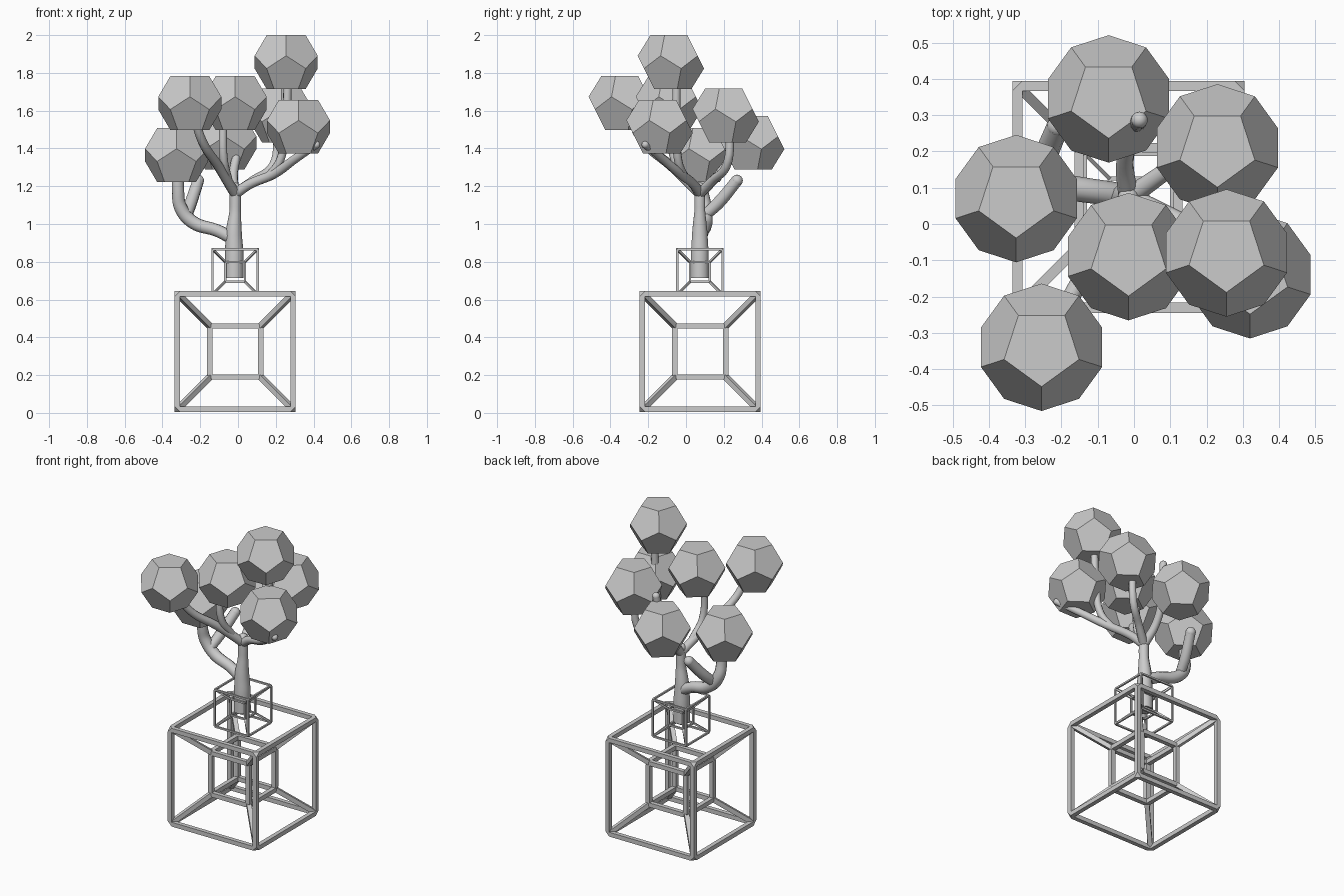
import bpy, bmesh, math
from itertools import product
from mathutils import Vector

old = bpy.data.objects.get("Cube")
if old:
    bpy.data.objects.remove(old, do_unlink=True)

grey = bpy.data.materials.new("plain_grey")
grey.use_nodes = True
grey.diffuse_color = (0.6, 0.6, 0.6, 1)
grey.node_tree.nodes["Principled BSDF"].inputs["Base Color"].default_value = (0.6, 0.6, 0.6, 1)


def add_object(name, data):
    obj = bpy.data.objects.new(name, data)
    bpy.context.collection.objects.link(obj)
    data.materials.append(grey)
    return obj


def hull(bm, points):
    """Convex solid around a few points, with coplanar triangles merged."""
    verts = [bm.verts.new(p) for p in points]
    bmesh.ops.convex_hull(bm, input=verts)
    edges = {e for v in verts for e in v.link_edges}
    bmesh.ops.dissolve_limit(bm, angle_limit=0.02, verts=verts, edges=list(edges))


def finish(name, bm):
    bmesh.ops.recalc_face_normals(bm, faces=bm.faces)
    mesh = bpy.data.meshes.new(name)
    bm.to_mesh(mesh)
    bm.free()
    return add_object(name, mesh)


def cube_frame(bm, centre, half, w):
    """Twelve square bars and eight corners with the tip cut off."""
    for axis in range(3):
        for s, t in product((-1, 1), repeat=2):
            pts = []
            for along, a, b in product((w - half, half - w), (half, half - w), (half, half - w)):
                p = Vector()
                p[axis], p[(axis + 1) % 3], p[(axis + 2) % 3] = along, s * a, t * b
                pts.append(centre + p)
            hull(bm, pts)
    for s in product((-1, 1), repeat=3):
        pts = [centre + Vector(a * b for a, b in zip(s, d))
               for d in product((half, half - w), repeat=3) if min(d) < half]
        hull(bm, pts)


def nested_frame(name, centre, half, w):
    """Cube frame inside a cube frame, joined corner to corner."""
    centre = Vector(centre)
    inner = half * 0.465
    bm = bmesh.new()
    cube_frame(bm, centre, half, w)
    cube_frame(bm, centre, inner, w)
    for s in product((-1, 1), repeat=3):
        d = Vector(s)
        side = d.cross(Vector((0, 0, 1))).normalized() * w * 0.5
        up = side.cross(d).normalized() * w * 0.5
        hull(bm, [centre + d * r + side * i + up * j
                  for r in (half - w * 0.6, inner - w * 0.5)
                  for i, j in product((-1, 1), repeat=2)])
    return finish(name, bm)


nested_frame("large_stand", (-0.015, 0.075, 0.325), 0.32, 0.028)
nested_frame("small_stand", (-0.015, 0.073, 0.747), 0.125, 0.011)


# Twelve-sided foliage balls, flat face up
def foliage(name, centre, radius=0.179):
    bm = bmesh.new()
    rings = ((0.607, 0.795, -90), (0.982, 0.188, -90), (0.982, -0.188, 90), (0.607, -0.795, 90))
    pts = []
    for r, z, start in rings:
        for k in range(5):
            a = math.radians(start + 72 * k)
            pts.append(Vector(centre) + radius * Vector((r * math.cos(a), r * math.sin(a), z)))
    hull(bm, pts)
    return finish(name, bm)


balls = {
    "back": (-0.07, 0.345, 1.43), "back_left": (0.23, 0.21, 1.575),
    "right": (-0.325, 0.07, 1.365), "middle": (-0.015, -0.09, 1.64),
    "top": (0.255, -0.08, 1.857), "front_left": (0.32, -0.14, 1.515),
    "front_right": (-0.255, -0.34, 1.64),
}
for key, centre in balls.items():
    foliage("foliage_" + key, centre)


# Trunk and branches: tapered tubes with round tips
def branch(name, points, round_tip=True):
    curve = bpy.data.curves.new(name, "CURVE")
    curve.dimensions = "3D"
    curve.bevel_depth = 1
    curve.bevel_resolution = 3
    curve.resolution_u = 6
    curve.use_fill_caps = True
    spline = curve.splines.new("BEZIER")
    spline.bezier_points.add(len(points) - 1)
    for bp, (x, y, z, r) in zip(spline.bezier_points, points):
        bp.co = (x, y, z)
        bp.radius = r
        bp.handle_left_type = bp.handle_right_type = "AUTO"
    add_object(name, curve)
    if round_tip:
        x, y, z, r = points[-1]
        bm = bmesh.new()
        bmesh.ops.create_uvsphere(bm, u_segments=14, v_segments=8, radius=r)
        bmesh.ops.translate(bm, verts=bm.verts, vec=(x, y, z))
        for f in bm.faces:
            f.smooth = True
        finish(name + "_tip", bm)


branch("trunk", [(-0.02, 0.073, 0.715, 0.05), (-0.02, 0.073, 0.85, 0.049),
                 (-0.022, 0.073, 0.96, 0.042), (-0.015, 0.073, 1.07, 0.03),
                 (-0.015, 0.073, 1.19, 0.03)])
branch("low_branch", [(-0.02, 0.075, 0.92, 0.035), (-0.11, 0.09, 0.965, 0.034),
                      (-0.24, 0.105, 1.01, 0.036), (-0.305, 0.1, 1.09, 0.036),
                      (-0.317, 0.085, 1.18, 0.033), (-0.317, 0.08, 1.3, 0.032)])
branch("low_fork", [(-0.27, 0.105, 1.05, 0.03), (-0.25, 0.17, 1.11, 0.033),
                    (-0.21, 0.27, 1.23, 0.031)])
branch("left_branch", [(-0.015, 0.073, 1.16, 0.028), (0.06, 0.04, 1.21, 0.026),
                       (0.19, -0.03, 1.265, 0.025), (0.31, -0.13, 1.35, 0.023),
                       (0.415, -0.215, 1.42, 0.02)])
branch("top_branch", [(0.16, -0.01, 1.25, 0.022), (0.22, -0.04, 1.33, 0.022),
                      (0.25, -0.05, 1.5, 0.022), (0.265, -0.05, 1.8, 0.022)])
branch("back_left_branch", [(-0.015, 0.073, 1.16, 0.028), (0.08, 0.14, 1.23, 0.024),
                            (0.185, 0.215, 1.31, 0.023), (0.21, 0.235, 1.5, 0.022)])
branch("back_branch", [(-0.015, 0.073, 1.16, 0.028), (-0.025, 0.17, 1.26, 0.024),
                       (-0.005, 0.25, 1.38, 0.023), (0.015, 0.287, 1.6, 0.023)])
branch("front_right_branch", [(-0.015, 0.073, 1.16, 0.028), (-0.1, -0.07, 1.3, 0.026),
                              (-0.19, -0.23, 1.44, 0.024), (-0.24, -0.31, 1.6, 0.022)])
branch("middle_branch", [(-0.05, 0.01, 1.23, 0.022), (-0.075, -0.06, 1.34, 0.022),
                         (-0.08, -0.075, 1.56, 0.022)])
